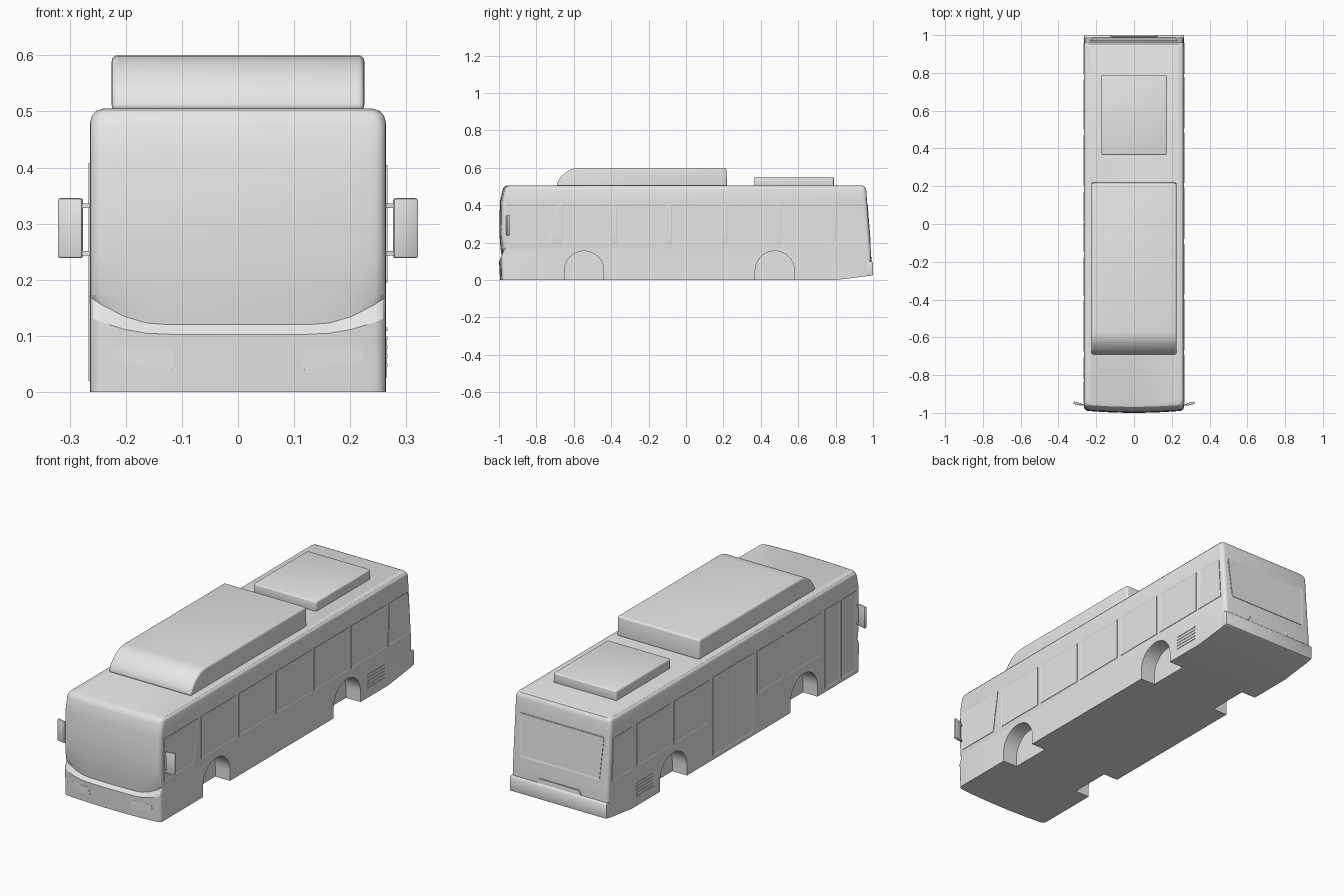
import bpy, bmesh, math
from mathutils import Matrix

cube = bpy.data.objects.get("Cube")
if cube:
    bpy.data.objects.remove(cube, do_unlink=True)

# One plain grey for the whole vehicle
grey = bpy.data.materials.new("light_grey")
grey.use_nodes = True
grey.diffuse_color = (0.8, 0.8, 0.8, 1)
grey.node_tree.nodes["Principled BSDF"].inputs["Base Color"].default_value = (0.8, 0.8, 0.8, 1)


def make(name, bm):
    bmesh.ops.recalc_face_normals(bm, faces=bm.faces[:])
    mesh = bpy.data.meshes.new(name)
    bm.to_mesh(mesh)
    bm.free()
    mesh.materials.append(grey)
    ob = bpy.data.objects.new(name, mesh)
    bpy.context.collection.objects.link(ob)
    return ob


def activate(ob):
    bpy.ops.object.select_all(action='DESELECT')
    ob.select_set(True)
    bpy.context.view_layer.objects.active = ob


def smooth(ob, angle=35):
    activate(ob)
    bpy.ops.object.shade_smooth_by_angle(angle=math.radians(angle))


def bevel(ob, width, segments=3):
    mod = ob.modifiers.new("bevel", 'BEVEL')
    mod.width, mod.segments = width, segments
    mod.limit_method, mod.angle_limit = 'ANGLE', math.radians(40)
    activate(ob)
    bpy.ops.object.modifier_apply(modifier=mod.name)
    smooth(ob)


def prism(name, outline, x0, x1):
    """Extrude a (y, z) outline along x."""
    bm = bmesh.new()
    face = bm.faces.new([bm.verts.new((x0, y, z)) for y, z in outline])
    ext = bmesh.ops.extrude_face_region(bm, geom=[face])["geom"]
    for v in ext:
        if isinstance(v, bmesh.types.BMVert):
            v.co.x = x1
    return make(name, bm)


def box(name, centre, size, turn=0):
    bm = bmesh.new()
    bmesh.ops.create_cube(bm, matrix=Matrix.Translation(centre) @ Matrix.Rotation(turn, 4, 'Z')
                          @ Matrix.Diagonal((*size, 1)))
    return make(name, bm)


def panel(name, outline, place, rim=0.009, raised=0.0025, sunk=0.0017):
    """Thin framed plate: place(u, v, d) maps outline and height to space."""
    bm = bmesh.new()
    low = [bm.verts.new(place(u, v, -0.002)) for u, v in outline]
    high = [bm.verts.new(place(u, v, raised)) for u, v in outline]
    n = len(outline)
    for i in range(n):
        j = (i + 1) % n
        bm.faces.new((low[i], low[j], high[j], high[i]))
    top = bm.faces.new(high)
    bm.normal_update()
    if rim:
        bmesh.ops.inset_individual(bm, faces=[top], thickness=rim)
        shift = [place(0, 0, raised - sunk)[k] - place(0, 0, raised)[k] for k in range(3)]
        bmesh.ops.translate(bm, verts=list(top.verts), vec=shift)
    return make(name, bm)


# ---- Body shell: stacked plan outlines with a bowed front
W = 0.264


def ring(w, front, rear, z, lift):
    r, pts = 0.02, []
    for cx, cy, a0 in ((-1, -1, 180), (1, -1, 270), (1, 1, 0), (-1, 1, 90)):
        for k in range(5):
            a = math.radians(a0 + 22.5 * k)
            y0 = front + r if cy < 0 else rear - r
            pts.append((cx * (w - r) + r * math.cos(a), y0 + r * math.sin(a)))
        if cx < 0 and cy < 0:      # intermediate points across the front
            pts += [((w - r) * (-1 + i / 6), front) for i in range(1, 12)]
    out = []
    for x, y in pts:
        if y < 0:
            y += 0.012 * (x / W) ** 2
        t = min(max((abs(x) - 0.13) / 0.134, 0), 1) ** 2
        out.append((x, y, z + lift * t))
    return out


levels = [  # half width, front y, rear y, z, upward sweep at the corners
    (W, -0.994, 0.990, 0.0, 0), (W, -1.0, 0.990, 0.103, 0.03),
    (W, -0.985, 0.988, 0.120, 0.05), (W, -0.992, 0.987, 0.173, 0),
    (W, -0.998, 0.981, 0.250, 0), (W, -0.995, 0.968, 0.420, 0),
    (W, -0.982, 0.964, 0.478, 0), (0.261, -0.977, 0.961, 0.491, 0),
    (0.253, -0.968, 0.954, 0.501, 0), (0.240, -0.956, 0.944, 0.505, 0)]
bm = bmesh.new()
rings = [[bm.verts.new(p) for p in ring(*lv)] for lv in levels]
for a, b in zip(rings, rings[1:]):
    for i in range(len(a)):
        j = (i + 1) % len(a)
        bm.faces.new((a[i], a[j], b[j], b[i]))
bm.faces.new(rings[0])
bm.faces.new(rings[-1])
body = make("body", bm)

# Wheel arches and raised tail underside
cutters = [prism("tail_cutter", [(0.8, 0), (1.1, 0.0375), (1.1, -0.1), (0.8, -0.1)], -0.4, 0.4)]
for yc in (-0.545, 0.475):
    arch = [(yc + 0.105, -0.05)]
    arch += [(yc + 0.105 * math.cos(math.pi * k / 20), 0.05 + 0.105 * math.sin(math.pi * k / 20))
             for k in range(21)]
    arch += [(yc - 0.105, -0.05)]
    for s in (-1, 1):
        cutters.append(prism("arch_cutter", arch, s * 0.184, s * 0.4))
for c in cutters:
    c.hide_render = True
    mod = body.modifiers.new("cut", 'BOOLEAN')
    mod.operation, mod.solver, mod.object = 'DIFFERENCE', 'EXACT', c
    activate(body)
    bpy.ops.object.modifier_apply(modifier=mod.name)
for c in cutters:
    bpy.data.objects.remove(c, do_unlink=True)
smooth(body, 25)

# ---- Roof units
front_unit = prism("front_roof_unit", [
    (-0.69, 0.5), (-0.69, 0.512), (-0.683, 0.532), (-0.667, 0.553), (-0.643, 0.575), (-0.615, 0.591),
    (-0.59, 0.598), (-0.565, 0.6), (0.215, 0.6), (0.22, 0.5)], -0.225, 0.225)
bevel(front_unit, 0.02, 4)
rear_unit = box("rear_roof_unit", (0, 0.5775, 0.526), (0.345, 0.425, 0.052))
bevel(rear_unit, 0.007)


# ---- Side windows, doors and vents
def side(s):
    return lambda y, z, d: (s * (W + d), y, z)


def rect(y0, y1, z0, z1):
    return [(y0, z0), (y1, z0), (y1, z1), (y0, z1)]


for y0, y1 in ((-0.666, -0.397), (-0.374, -0.105), (-0.08, 0.193), (0.218, 0.485), (0.505, 0.777)):
    panel("left_window", rect(y0, y1, 0.195, 0.405), side(1))
panel("driver_window", [(-0.955, 0.195), (-0.725, 0.195), (-0.69, 0.405), (-0.955, 0.405)], side(1))
for y0, y1 in ((-0.675, -0.406), (-0.382, -0.177), (0.2, 0.47), (0.5, 0.765)):
    panel("right_window", rect(y0, y1, 0.195, 0.405), side(-1))
for y0, y1 in ((-0.951, -0.835), (-0.822, -0.706), (-0.146, 0.008), (0.016, 0.17)):
    panel("door_leaf", rect(y0, y1, 0.02, 0.408), side(-1), rim=0.006)
for s in (-1, 1):
    panel("rear_corner_window", [(0.793, 0.195), (0.958, 0.195), (0.945, 0.405), (0.803, 0.405)], side(s))
    for k in range(5):
        z = 0.045 + 0.016 * k
        panel("vent_slat", rect(0.635, 0.765, z, z + 0.006), side(s), rim=0)


# ---- Rear window, plate mount and bumper
def rear(x, z, d):
    return (x, 0.987 - (z - 0.173) * 0.077 + d, z)


panel("rear_window", [(-0.212, 0.2), (0.212, 0.2), (0.218, 0.206), (0.231, 0.402), (0.225, 0.41),
                      (-0.225, 0.41), (-0.231, 0.402), (-0.218, 0.206)], rear)
panel("plate_mount", [(-0.125, 0.098), (0.125, 0.098), (0.11, 0.124), (-0.11, 0.124)], rear, rim=0.005)
bumper = prism("rear_bumper", [(0.966, 0.0208), (1.0, 0.025), (1.0, 0.092), (0.994, 0.1), (0.966, 0.1)],
               -0.2645, 0.2645)
bevel(bumper, 0.004, 2)

# ---- Headlights and mirrors, both sides
for s in (-1, 1):
    panel("headlight", [(0.118, 0.04), (0.205, 0.049), (0.217, 0.053), (0.224, 0.063), (0.221, 0.074),
                        (0.212, 0.079), (0.125, 0.079), (0.118, 0.075), (0.113, 0.045)],
          lambda x, z, d: (s * x, -0.9975 + 0.012 * (x / W) ** 2 - d, z), rim=0, raised=0.0015)
    mirror = box("mirror", (s * 0.2985, -0.951, 0.292), (0.046, 0.013, 0.107), s * math.radians(14))
    bevel(mirror, 0.005, 2)
    for z in (0.247, 0.332):
        box("mirror_arm", (s * 0.269, -0.958, z), (0.026, 0.008, 0.008), s * math.radians(14))
